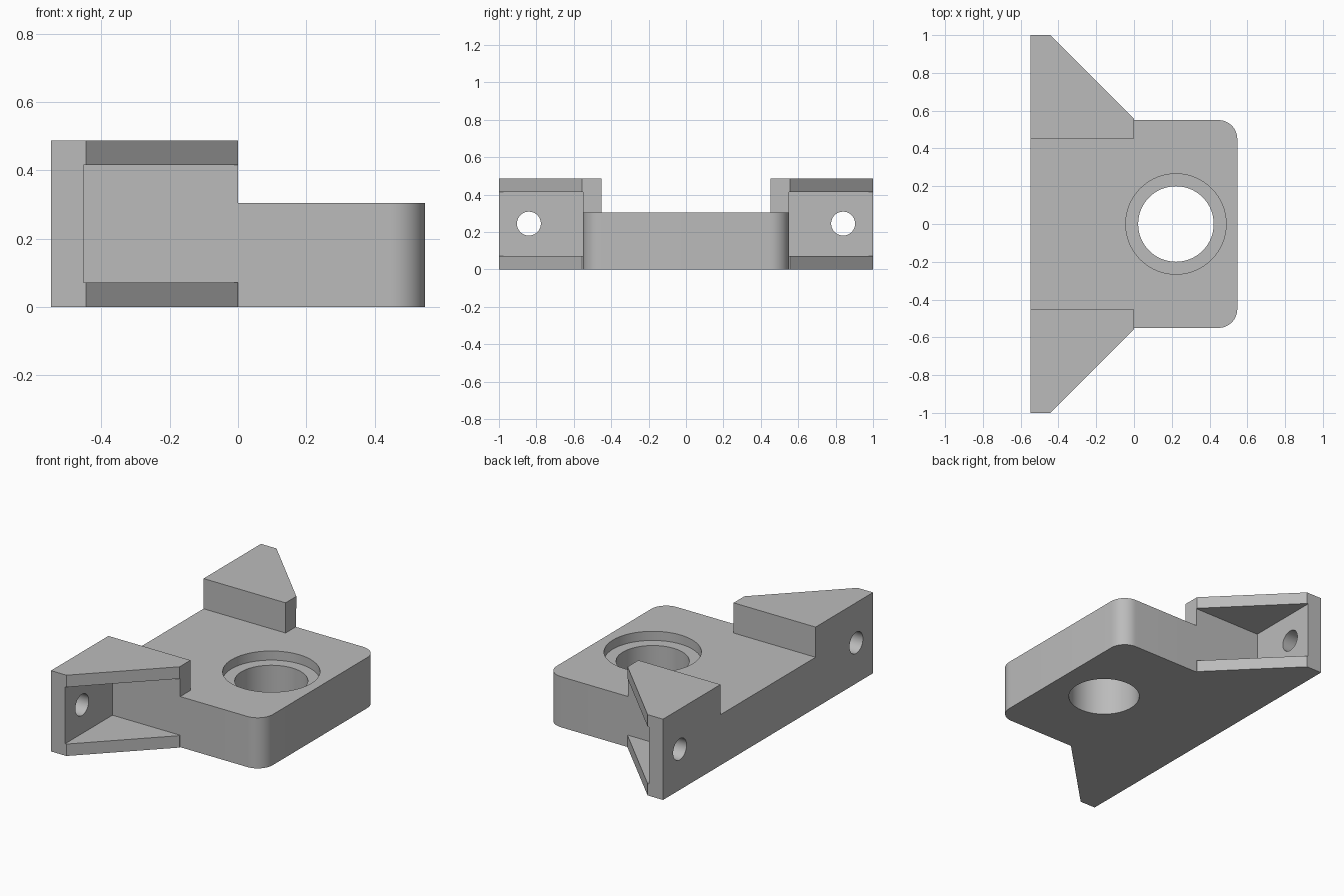
import bpy, bmesh, math

old = bpy.data.objects.get("Cube")
if old:
    bpy.data.objects.remove(old, do_unlink=True)

# Single plain grey finish
grey = bpy.data.materials.new("plain_grey")
grey.use_nodes = True
colour = (0.5, 0.5, 0.5, 1)
grey.diffuse_color = colour
grey.node_tree.nodes["Principled BSDF"].inputs["Base Color"].default_value = colour

BACK, FRONT, HALF = -0.547, 0.547, 0.55
PLATE_TOP, EAR_TOP = 0.305, 0.487
HOLE_X = 0.222


def prism(name, outline, z0, z1):
    """Extrude a flat outline from z0 up to z1."""
    bm = bmesh.new()
    face = bm.faces.new([bm.verts.new((x, y, z0)) for x, y in outline])
    new = bmesh.ops.extrude_face_region(bm, geom=[face])["geom"]
    top = [v for v in new if isinstance(v, bmesh.types.BMVert)]
    bmesh.ops.translate(bm, verts=top, vec=(0, 0, z1 - z0))
    bmesh.ops.recalc_face_normals(bm, faces=bm.faces)
    mesh = bpy.data.meshes.new(name)
    bm.to_mesh(mesh)
    bm.free()
    mesh.materials.append(grey)
    obj = bpy.data.objects.new(name, mesh)
    bpy.context.collection.objects.link(obj)
    return obj


def arc(cx, cy, r, start, end, steps):
    angles = [math.radians(start + (end - start) * i / steps) for i in range(steps + 1)]
    return [(cx + r * math.cos(a), cy + r * math.sin(a)) for a in angles]


def disc(name, r, z0, z1, steps=64):
    return prism(name, arc(0, 0, r, 0, 360, steps)[:-1], z0, z1)


def combine(target, tool, operation):
    """Apply a boolean and discard the tool object."""
    tool.hide_render = True
    bpy.context.view_layer.update()
    mod = target.modifiers.new("combine", 'BOOLEAN')
    mod.operation, mod.solver, mod.object = operation, 'EXACT', tool
    bpy.context.view_layer.objects.active = target
    bpy.ops.object.modifier_apply(modifier=mod.name)
    bpy.data.objects.remove(tool, do_unlink=True)


# Base plate with rounded front corners
r = 0.1
corners = arc(FRONT - r, -HALF + r, r, -90, 0, 12) + arc(FRONT - r, HALF - r, r, 0, 90, 12)
body = prism("bracket_body", [(BACK, -HALF)] + corners + [(BACK, HALF)], 0, PLATE_TOP)

# Gusseted ears, each hollowed by a pocket and drilled through its back wall
for side in (1, -1):
    outline = [(BACK, 0.453), (0, 0.453), (0, 0.556), (-0.444, 1), (BACK, 1)]
    ear = prism("ear", [(x, side * y) for x, y in outline], 0, EAR_TOP)
    pocket = [(-0.452, HALF), (0.1, HALF), (0.1, 1.1), (-0.452, 1.1)]
    combine(ear, prism("pocket", [(x, side * y) for x, y in pocket], 0.072, 0.415), 'DIFFERENCE')
    drill = disc("drill", 0.064, -0.2, 0.2, 40)
    drill.rotation_euler.y = math.pi / 2
    drill.location = (-0.5, side * 0.84, 0.245)
    combine(ear, drill, 'DIFFERENCE')
    combine(body, ear, 'UNION')

# Central bore with a shallow counterbore
for radius, bottom in ((0.2, -0.1), (0.266, PLATE_TOP - 0.055)):
    bore = disc("bore", radius, bottom, PLATE_TOP + 0.1)
    bore.location.x = HOLE_X
    combine(body, bore, 'DIFFERENCE')

# Smooth the curved walls, keep edges crisp
bpy.ops.object.select_all(action='DESELECT')
body.select_set(True)
bpy.context.view_layer.objects.active = body
bpy.ops.object.shade_smooth_by_angle(angle=math.radians(30))
